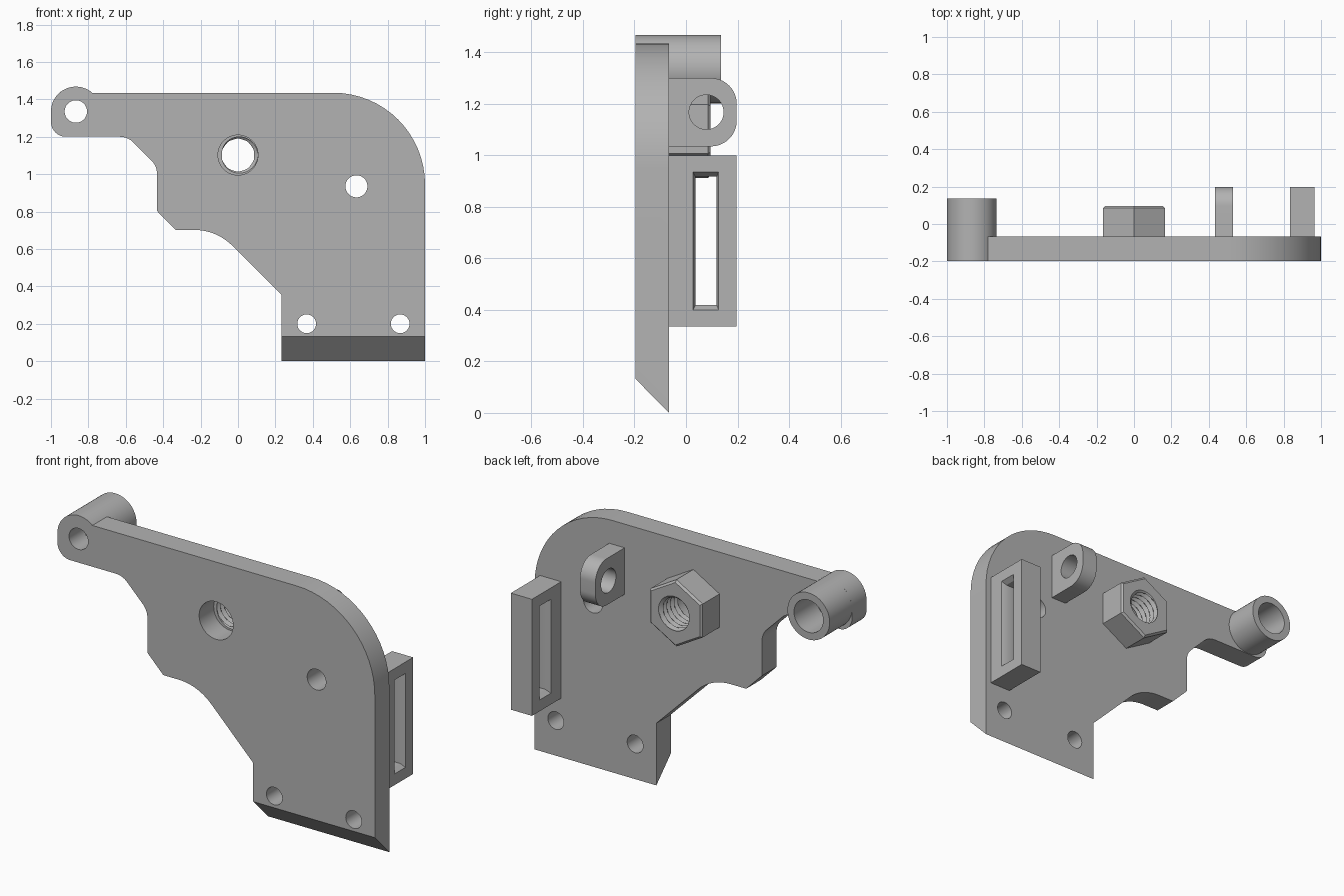
import bpy, bmesh, math
from mathutils import Vector

if "Cube" in bpy.data.objects:
    bpy.data.objects.remove(bpy.data.objects["Cube"])

FRONT, BACK, REAR = -0.197, -0.066, 0.197   # y of plate front, plate back, rearmost face

grey = bpy.data.materials.new("plain grey")
grey.diffuse_color = (0.45, 0.45, 0.45, 1)
grey.use_nodes = True
grey.node_tree.nodes["Principled BSDF"].inputs["Base Color"].default_value = grey.diffuse_color


def make(name, bm):
    bmesh.ops.recalc_face_normals(bm, faces=bm.faces)
    me = bpy.data.meshes.new(name)
    bm.to_mesh(me)
    bm.free()
    me.materials.append(grey)
    ob = bpy.data.objects.new(name, me)
    bpy.context.collection.objects.link(ob)
    return ob


def rounded(corners, n=16):
    """Polygon from (u, v, radius) corners, filleting those with a radius."""
    out = []
    for i, (u, v, r) in enumerate(corners):
        p = Vector((u, v))
        if r == 0:
            out.append(p)
            continue
        a = (Vector(corners[i - 1][:2]) - p).normalized()
        b = (Vector(corners[(i + 1) % len(corners)][:2]) - p).normalized()
        half = a.angle(b) / 2
        c = p + (a + b).normalized() * r / math.sin(half)
        s, e = p + a * r / math.tan(half) - c, p + b * r / math.tan(half) - c
        sweep = math.pi - 2 * half
        for k in range(n + 1):
            t = k / n
            out.append(c + (s * math.sin((1 - t) * sweep) + e * math.sin(t * sweep)) / math.sin(sweep))
    return out


def circle(u, v, r, a0=0, a1=360, n=48):
    last = n if a1 - a0 == 360 else n + 1
    return [Vector((u + r * math.cos(math.radians(a0 + (a1 - a0) * k / n)),
                    v + r * math.sin(math.radians(a0 + (a1 - a0) * k / n)))) for k in range(last)]


def loft(name, sections, axis):
    """Solid through (position, 2D profile) sections along x or y."""
    bm = bmesh.new()
    rings = [[bm.verts.new((p.x, d, p.y) if axis == 'y' else (d, p.x, p.y)) for p in prof]
             for d, prof in sections]
    n = len(rings[0])
    for a, b in zip(rings, rings[1:]):
        for i in range(n):
            bm.faces.new((a[i], a[(i + 1) % n], b[(i + 1) % n], b[i]))
    bm.faces.new(rings[0])
    bm.faces.new(rings[-1])
    return make(name, bm)


def prism(name, prof, axis, lo, hi):
    return loft(name, [(lo, prof), (hi, prof)], axis)


def cut(ob, cutter):
    mod = ob.modifiers.new("cut", 'BOOLEAN')
    mod.operation, mod.solver, mod.object = 'DIFFERENCE', 'EXACT', cutter
    bpy.context.view_layer.objects.active = ob
    bpy.ops.object.modifier_apply(modifier=mod.name)
    bpy.data.objects.remove(cutter)


def rect(u0, u1, v0, v1):
    return [Vector(p) for p in ((u0, v0), (u1, v0), (u1, v1), (u0, v1))]


# main plate, with the lug arc in its outline
outline = rounded([(0.233, 0, 0), (1, 0, 0), (1, 1.435, 0.49), (-0.78, 1.435, 0)])
outline += circle(-0.867, 1.335, 0.133, 49, 180, 24)[1:]
outline += rounded([(-1, 1.335, 0), (-1, 1.2, 0.08), (-0.59, 1.2, 0.1), (-0.433, 1.043, 0.1),
                    (-0.433, 0.803, 0), (-0.333, 0.702, 0), (-0.115, 0.702, 0.29),
                    (0.233, 0.354, 0)])[1:]
plate = prism("plate", outline, 'y', FRONT, BACK)
for v in plate.data.vertices:          # slanted bottom edge
    if v.co.z < 0.01 and v.co.y < -0.1:
        v.co.z = 0.133
for x, z, r in ((-0.867, 1.335, 0.06), (0, 1.102, 0.107), (0.633, 0.935, 0.059),
                (0.367, 0.2, 0.05), (0.867, 0.2, 0.05)):
    cut(plate, prism("hole", circle(x, z, r), 'y', -0.4, 0.2))

# tubular boss behind the lug
boss = prism("corner_boss", circle(-0.867, 1.335, 0.133), 'y', BACK, 0.135)
cut(boss, prism("bore", circle(-0.867, 1.335, 0.092), 'y', -0.3, 0.3))

# eyelet tab
tab = prism("eyelet_tab", rounded([(BACK, 1.035, 0), (REAR, 1.035, 0.1),
                                   (REAR, 1.3, 0.1), (BACK, 1.3, 0)]), 'x', 0.433, 0.53)
cut(tab, prism("eye", circle(0.079, 1.168, 0.067), 'x', 0.3, 0.7))

# slotted block, slot slightly flared at both mouths
block = prism("slotted_block", rect(BACK, REAR, 0.336, 1.0), 'x', 0.833, 0.966)
wide, narrow = rect(0.027, 0.127, 0.4, 0.935), rect(0.036, 0.119, 0.418, 0.917)
cut(block, loft("slot", [(0.8, wide), (0.833, wide), (0.86, narrow), (0.94, narrow),
                         (0.966, wide), (1.0, wide)], 'x'))

# hexagonal nut with a helical thread, built as one closed loop of rings
N, ROWS, TURNS, END = 96, 50, 5, 0.096


def hexagon(t, flat):
    return flat / math.cos((t + math.pi / 6) % (math.pi / 3) - math.pi / 6)


def thread(t, f):
    wave = (f * TURNS - t / math.tau) % 1
    return 0.086 + 0.021 * abs(2 * wave - 1)


rows = [(BACK, lambda t: hexagon(t, 0.165)), (END - 0.011, lambda t: hexagon(t, 0.165)),
        (END, lambda t: hexagon(t, 0.154))]
rows += [(END + (BACK - END) * k / ROWS, lambda t, f=1 - k / ROWS: thread(t, f))
         for k in range(ROWS + 1)]
bm = bmesh.new()
rings = [[bm.verts.new((r(math.tau * i / N) * math.cos(math.tau * i / N), y,
                        1.102 + r(math.tau * i / N) * math.sin(math.tau * i / N)))
          for i in range(N)] for y, r in rows]
for j, a in enumerate(rings):
    b = rings[(j + 1) % len(rings)]
    for i in range(N):
        bm.faces.new((a[i], a[(i + 1) % N], b[(i + 1) % N], b[i]))
make("threaded_nut", bm)

# smooth round walls, keep hard edges
bpy.ops.object.select_all(action='SELECT')
bpy.ops.object.shade_smooth_by_angle(angle=math.radians(25))
